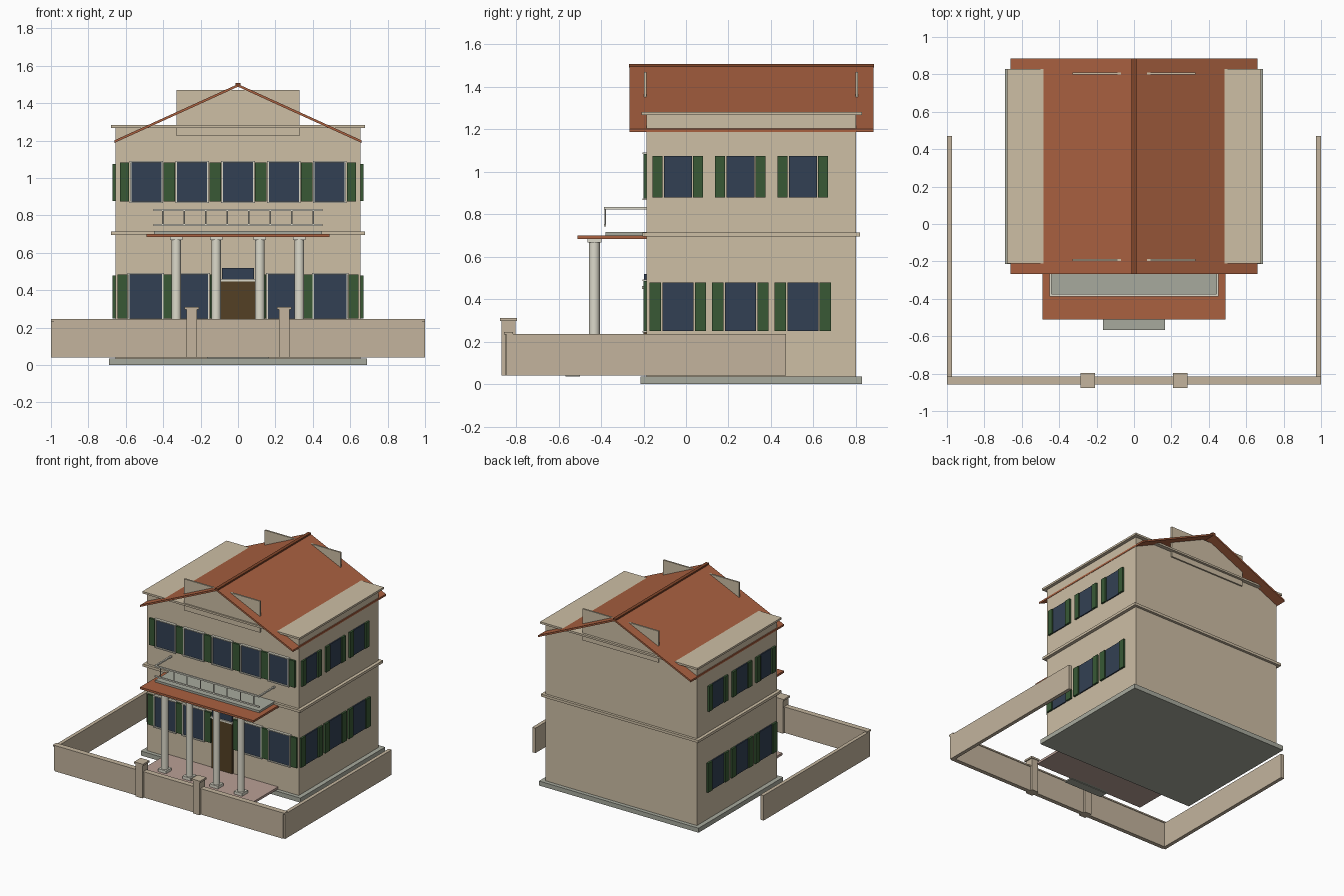
import bpy, math

if "Cube" in bpy.data.objects:
    bpy.data.objects.remove(bpy.data.objects["Cube"])

def mat(name, c):
    m = bpy.data.materials.new(name)
    m.diffuse_color = (*[v ** 2.2 for v in c], 1)
    m.use_nodes = True
    m.node_tree.nodes["Principled BSDF"].inputs["Base Color"].default_value = m.diffuse_color
    return m

WALL = mat("wall_tan", (.80, .74, .64))
FENCE = mat("fence_tan", (.76, .70, .61))
ROOF = mat("roof_tile", (.66, .38, .26))
RIDGE = mat("ridge_tile", (.50, .28, .18))
TRIM = mat("trim", (.86, .85, .79))
STONE = mat("stone", (.65, .66, .61))
GREEN = mat("shutter_green", (.23, .35, .22))
GLASS = mat("glass", (.21, .26, .33))
WOOD = mat("door_wood", (.33, .26, .16))
FLOOR = mat("porch_tile", (.72, .62, .58))


def box(name, x0, x1, y0, y1, z0, z1, m):
    x0, x1 = sorted((x0, x1))
    v = [(x, y, z) for z in (z0, z1) for x, y in ((x0, y0), (x1, y0), (x1, y1), (x0, y1))]
    f = [(3, 2, 1, 0), (4, 5, 6, 7), (0, 1, 5, 4), (1, 2, 6, 5), (2, 3, 7, 6), (3, 0, 4, 7)]
    me = bpy.data.meshes.new(name)
    me.from_pydata(v, [], f)
    ob = bpy.data.objects.new(name, me)
    bpy.context.collection.objects.link(ob)
    me.materials.append(m)
    return ob


def cylinder(name, x, y, z0, z1, r, m, n=24):
    bpy.ops.mesh.primitive_cylinder_add(vertices=n, radius=r, depth=z1 - z0,
                                        location=(x, y, (z0 + z1) / 2))
    ob = bpy.context.object
    ob.name = name
    ob.data.materials.append(m)
    bpy.ops.object.shade_smooth_by_angle()


# Main block, plinth and horizontal mouldings
box("house_body", -.655, .655, -.185, .8, .035, 1.27, WALL)
box("plinth", -.69, .69, -.215, .83, 0, .035, STONE)
box("floor_band", -.68, .68, -.205, .82, .694, .714, WALL)
box("cornice", -.68, .68, -.21, .83, 1.267, 1.282, WALL)

# Thin gable roof slabs, ridge cap and gable panels
for s in (-1, 1):
    slab = box("roof_slope", 0, s * .66, -.266, .884, 1.488, 1.502, ROOF)
    for v in slab.data.vertices:
        v.co.z -= abs(v.co.x) * .455
box("ridge_cap", -.013, .013, -.268, .885, 1.492, 1.508, RIDGE)
for y in (-.199, .798):
    box("gable_panel", -.328, .328, y, y + .013, 1.225, 1.47, WALL)


# Front windows: pane, two shutters, trim around
def front_window(x, hw, z0, z1):
    box("front_pane", x - hw, x + hw, -.195, -.18, z0, z1, GLASS)
    for s in (-1, 1):
        a = x + s * hw
        box("front_jamb", a, a + s * .008, -.201, -.18, z0, z1, TRIM)
        box("front_shutter", a + s * .012, a + s * (.012 + .6 * hw), -.2, -.18, z0, z1, GREEN)
    for z in (z0 - .008, z1):
        box("front_window_trim", x - hw - .01, x + hw + .01, -.205, -.18, z, z + .008, TRIM)


for i in range(-2, 3):
    front_window(i * .245, .08, .875, 1.083)
    if i:
        front_window(i * .245 + math.copysign(.003, i), .087, .25, .485)


# Side windows: pane and two shutters
def side_window(s, y, hw, gap, sw, z0, z1):
    box("side_pane", s * .65, s * .664, y - hw, y + hw, z0, z1, GLASS)
    for k in (-1, 1):
        a, b = sorted((y + k * (hw + gap), y + k * (hw + gap + sw)))
        box("side_shutter", s * .65, s * .67, a, b, z0, z1, GREEN)


for s in (-1, 1):
    for y in (-.038, .256, .55):
        side_window(s, y, .066, .006, .047, .878, 1.075)
        side_window(s, y, .073, .007, .053, .25, .478)

# Front door with lintel and transom light
box("door", -.09, .09, -.2, -.18, .055, .45, WOOD)
box("door_lintel", -.093, .093, -.207, -.18, .447, .461, TRIM)
box("transom", -.085, .085, -.198, -.18, .461, .518, GLASS)

# Porch floor, steps, roof and balcony slab
box("porch_floor", -.48, .48, -.505, -.19, .04, .058, FLOOR)
box("upper_step", -.165, .165, -.524, -.48, .04, .054, STONE)
box("lower_step", -.165, .165, -.567, -.50, .036, .047, STONE)
box("porch_roof", -.49, .49, -.51, -.18, .684, .7, ROOF)
box("balcony_slab", -.45, .45, -.38, -.18, .7, .716, STONE)

# Columns with square bases and capitals
for x in (-.33, -.117, .117, .328):
    box("column_base", x - .035, x + .035, -.467, -.397, .056, .08, TRIM)
    cylinder("column", x, -.432, .08, .668, .026, TRIM)
    box("column_capital", x - .033, x + .033, -.465, -.399, .668, .685, TRIM)

# Balcony railing
box("top_rail", -.452, .452, -.387, -.375, .823, .834, TRIM)
box("bottom_rail", -.452, .452, -.386, -.376, .742, .753, TRIM)
for s in (-1, 1):
    box("side_rail", s * .44, s * .452, -.387, -.18, .823, .834, TRIM)
for i in range(8):
    cylinder("baluster", -.4025 + i * .115, -.381, .745, .826, .004, TRIM, 8)

# Garden wall with copings and gate posts
box("front_fence", -.985, .985, -.852, -.82, .04, .236, FENCE)
box("front_coping", -1, 1, -.858, -.815, .234, .245, FENCE)
for s in (-1, 1):
    box("side_fence", s * .972, s * 1, -.845, .47, .04, .235, FENCE)
    box("gate_post", s * .247 - .029, s * .247 + .029, -.869, -.802, .04, .297, FENCE)
    box("gate_post_cap", s * .247 - .038, s * .247 + .038, -.876, -.796, .297, .311, FENCE)
